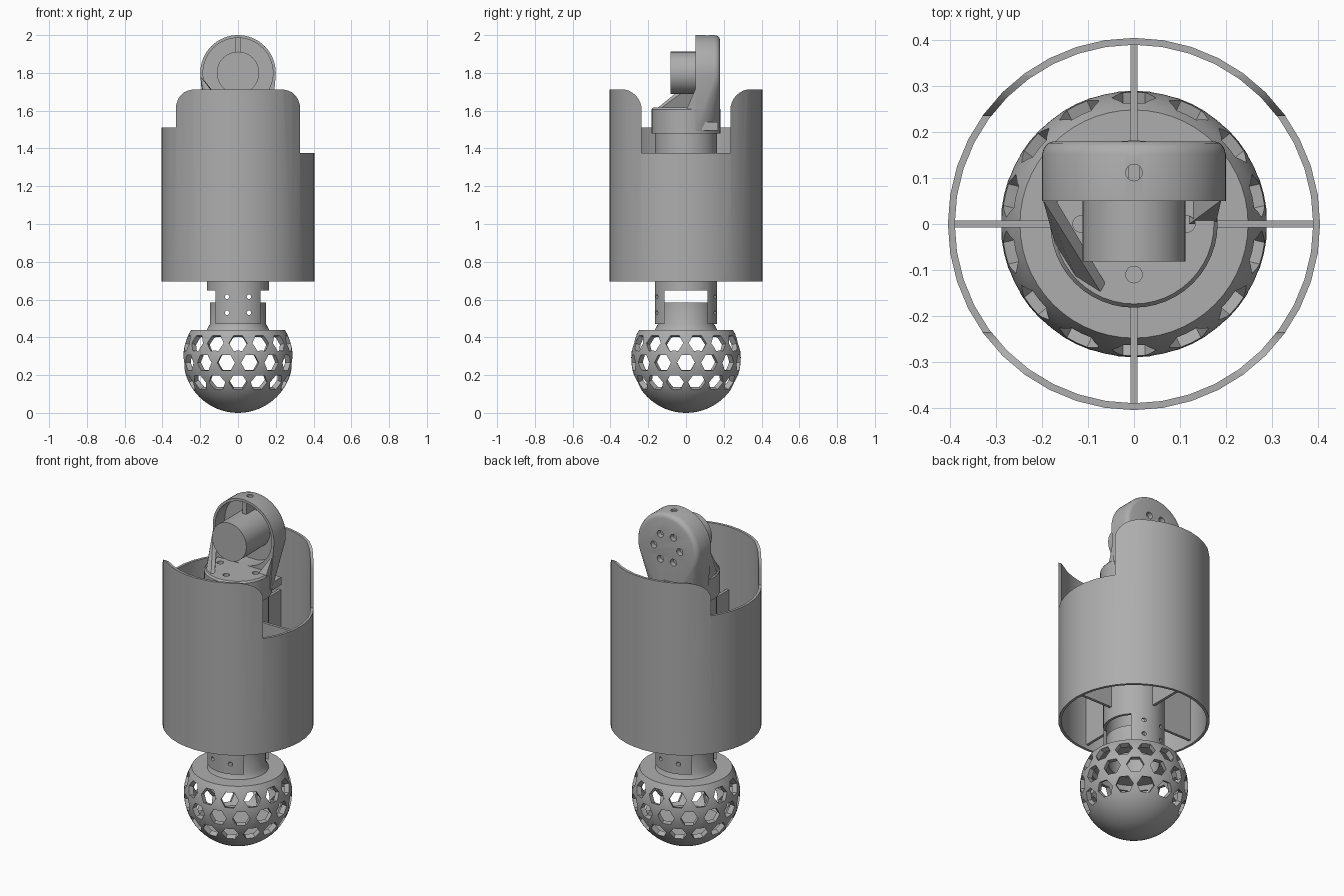
import bpy, bmesh
from math import sin, cos, pi, radians, asin, degrees
from mathutils import Matrix, Vector

cube = bpy.data.objects.get("Cube")
if cube:
    bpy.data.objects.remove(cube)

grey = bpy.data.materials.new("mid_grey")
grey.use_nodes = True
colour = (0.42, 0.42, 0.42, 1)
grey.diffuse_color = colour
grey.node_tree.nodes["Principled BSDF"].inputs["Base Color"].default_value = colour


def finish(name, bm):
    bmesh.ops.recalc_face_normals(bm, faces=bm.faces)
    mesh = bpy.data.meshes.new(name)
    bm.to_mesh(mesh)
    bm.free()
    mesh.materials.append(grey)
    ob = bpy.data.objects.new(name, mesh)
    bpy.context.collection.objects.link(ob)
    return ob


def revolve(name, profile, n):
    """Closed (radius, z) profile turned about the z axis."""
    bm = bmesh.new()
    rings = [[bm.verts.new((r * cos(2 * pi * i / n), r * sin(2 * pi * i / n), z))
              for r, z in profile] for i in range(n)]
    m = len(profile)
    for i in range(n):
        a, b = rings[i], rings[(i + 1) % n]
        for j in range(m):
            k = (j + 1) % m
            if profile[j][0] > 0 or profile[k][0] > 0:
                bm.faces.new((a[j], b[j], b[k], a[k]))
    bmesh.ops.remove_doubles(bm, verts=bm.verts, dist=1e-5)
    return finish(name, bm)


def add_rod(bm, start, end, r, n=24, side=None):
    """Cylinder or prism from start to end; side points at one corner."""
    start, end = Vector(start), Vector(end)
    d = (end - start).normalized()
    t = Vector(side) if side else d.orthogonal().normalized()
    m = Matrix((t.cross(d), t, d)).transposed().to_4x4()
    m.translation = (start + end) / 2
    bmesh.ops.create_cone(bm, cap_ends=True, segments=n, radius1=r, radius2=r,
                          depth=(end - start).length, matrix=m)


def rods(name, items, n=24):
    bm = bmesh.new()
    for start, end, r in items:
        add_rod(bm, start, end, r, n)
    return finish(name, bm)


def hull(name, points):
    bm = bmesh.new()
    for p in points:
        bm.verts.new(p)
    res = bmesh.ops.convex_hull(bm, input=bm.verts)
    loose = [v for v in bm.verts if not v.link_faces]
    bmesh.ops.delete(bm, geom=loose, context='VERTS')
    return finish(name, bm)


def box(name, lo, hi):
    return hull(name, [(x, y, z) for x in (lo[0], hi[0])
                       for y in (lo[1], hi[1]) for z in (lo[2], hi[2])])


def cut(ob, *cutters):
    bpy.context.view_layer.objects.active = ob
    for c in cutters:
        c.hide_render = True
        mod = ob.modifiers.new("cut", 'BOOLEAN')
        mod.operation, mod.solver, mod.object = 'DIFFERENCE', 'EXACT', c
        bpy.ops.object.modifier_apply(modifier=mod.name)
        bpy.data.objects.remove(c)


parts = []

# Perforated ball with a hollow neck
R, RI = 0.29, 0.26


def arc(r, lo, hi, n):
    return [(r * cos(a), R + r * sin(a))
            for a in (lo + (hi - lo) * i / n for i in range(n + 1))]


profile = [(0, 0)] + arc(R, -pi / 2, asin(0.15 / R), 24)[1:]
profile += [(0.165, 0.44), (0.149, 0.47), (0.149, 0.585), (0.135, 0.585), (0.135, 0.425)]
profile += arc(RI, asin(0.135 / RI), asin(-0.17 / RI), 14) + [(0, 0.12)]
ball = revolve("perforated_ball", profile, 56)
bm = bmesh.new()
for row, z in enumerate((0.37, 0.265, 0.16)):
    lat = asin((z - R) / R)
    for k in range(14):
        a = -pi / 2 + (k + row % 2 / 2) * 2 * pi / 14
        d = Vector((cos(a) * cos(lat), sin(a) * cos(lat), sin(lat)))
        c = Vector((0, 0, R))
        add_rod(bm, c + d * 0.235, c + d * 0.34, 0.048, 6, (-sin(a), cos(a), 0))
cut(ball, finish("hex_cutter", bm))


def screw_cutter():
    return rods("screw_cutter", [((x, -0.3, z), (x, 0.3, z), 0.012)
                                 for x in (-0.058, 0.058) for z in (0.53, 0.615)], 16)


cut(ball, screw_cutter())
parts.append(ball)

# Central tube with two gripping tabs at the bottom
tube = revolve("central_tube", [(0.165, 0.47), (0.165, 1.49), (0.15, 1.49), (0.15, 0.47)], 48)
cut(tube, box("slot_cutter", (-0.3, -0.115, 0.4), (0.3, 0.115, 0.648)), screw_cutter())
parts.append(tube)

# Outer shell with a rounded notch on each side
shell = revolve("outer_shell", [(0.405, 0.695), (0.405, 1.712), (0.39, 1.712), (0.39, 0.695)], 40)
for sx, floor in ((1, 1.375), (-1, 1.51)):
    half = [(0.235, floor)]
    half += [(0.345 + 0.11 * cos(a), 1.604 + 0.11 * sin(a))
             for a in (pi - pi / 2 * i / 8 for i in range(9))] + [(0.345, 1.8)]
    outline = half + [(-y, z) for y, z in reversed(half)]
    bm = bmesh.new()
    face = bm.faces.new([bm.verts.new((0, y, z)) for y, z in outline])
    ext = bmesh.ops.extrude_face_region(bm, geom=[face], use_keep_orig=True)
    bmesh.ops.translate(bm, vec=(sx * 0.6, 0, 0),
                        verts=[g for g in ext["geom"] if isinstance(g, bmesh.types.BMVert)])
    cut(shell, finish("notch_cutter", bm))
parts.append(shell)

# Four ribs joining tube and shell
for i, side in enumerate(("left", "back", "right", "front")):
    rib = box("rib_" + side, (0.158, -0.008, 0.72), (0.395, 0.008, 1.34))
    rib.data.transform(Matrix.Rotation(i * pi / 2, 4, 'Z'))
    parts.append(rib)

# Collar on top of the tube
collar = revolve("collar", [(0, 1.48), (0.182, 1.48), (0.182, 1.607), (0.174, 1.617), (0, 1.617)], 48)
cut(collar, rods("collar_cutter", [((x, y, 1.56), (x, y, 1.7), 0.018)
                                   for x, y in ((0.115, 0), (-0.115, 0), (0, -0.11))]))
parts.append(collar)

# Round motor housing tapering down into the collar
AX = 1.8
points = [(r * cos(2 * pi * i / 64), y, AX + r * sin(2 * pi * i / 64)) for i in range(64)
          for y, r in ((0.05, 0.2), (0.152, 0.2), (0.166, 0.196), (0.176, 0.187), (0.18, 0.175))]
a0 = asin(0.05 / 0.18)
points += [(0.18 * cos(a), 0.18 * sin(a), z) for z in (1.482, 1.6)
           for a in (a0 + (pi - 2 * a0) * i / 20 for i in range(21))]
housing = hull("motor_housing", points)
bolts = [((0.085 * cos(k * pi / 3), 0.15, AX + 0.085 * sin(k * pi / 3)),
          (0.085 * cos(k * pi / 3), 0.25, AX + 0.085 * sin(k * pi / 3)), 0.02) for k in range(6)]
cut(housing,
    rods("recess_cutter", [((0, 0, AX), (0, 0.14, AX), 0.185)], 64),
    rods("bolt_cutter", bolts),
    rods("top_hole_cutter", [((0, 0.112, 1.95), (0, 0.112, 2.1), 0.018)]))
parts.append(housing)
parts.append(box("housing_rib", (-0.012, 0.06, 1.9), (0.012, 0.145, 1.99)))

# Motor
parts.append(rods("motor", [((0, -0.082, AX), (0, 0.145, AX), 0.112)], 48))

# Braces between housing and collar
parts.append(hull("right_brace", [
    (-0.198, 0.052, 1.78), (-0.17, 0.052, 1.75), (-0.178, 0.052, 1.6), (-0.17, -0.05, 1.6),
    (-0.12, -0.13, 1.6), (-0.06, -0.168, 1.6), (-0.05, -0.15, 1.6)]))
parts.append(hull("left_brace", [
    (0.19, 0.052, 1.72), (0.178, 0, 1.6), (0.12, 0, 1.6), (0.12, 0.052, 1.6), (0.178, 0.052, 1.6)]))
parts.append(box("side_clip", (0.08, 0.085, 1.495), (0.165, 0.17, 1.54)))

# Smooth shading with sharp edges kept
for ob in parts:
    bpy.ops.object.select_all(action='DESELECT')
    ob.select_set(True)
    bpy.context.view_layer.objects.active = ob
    bpy.ops.object.shade_smooth_by_angle(angle=radians(30))
